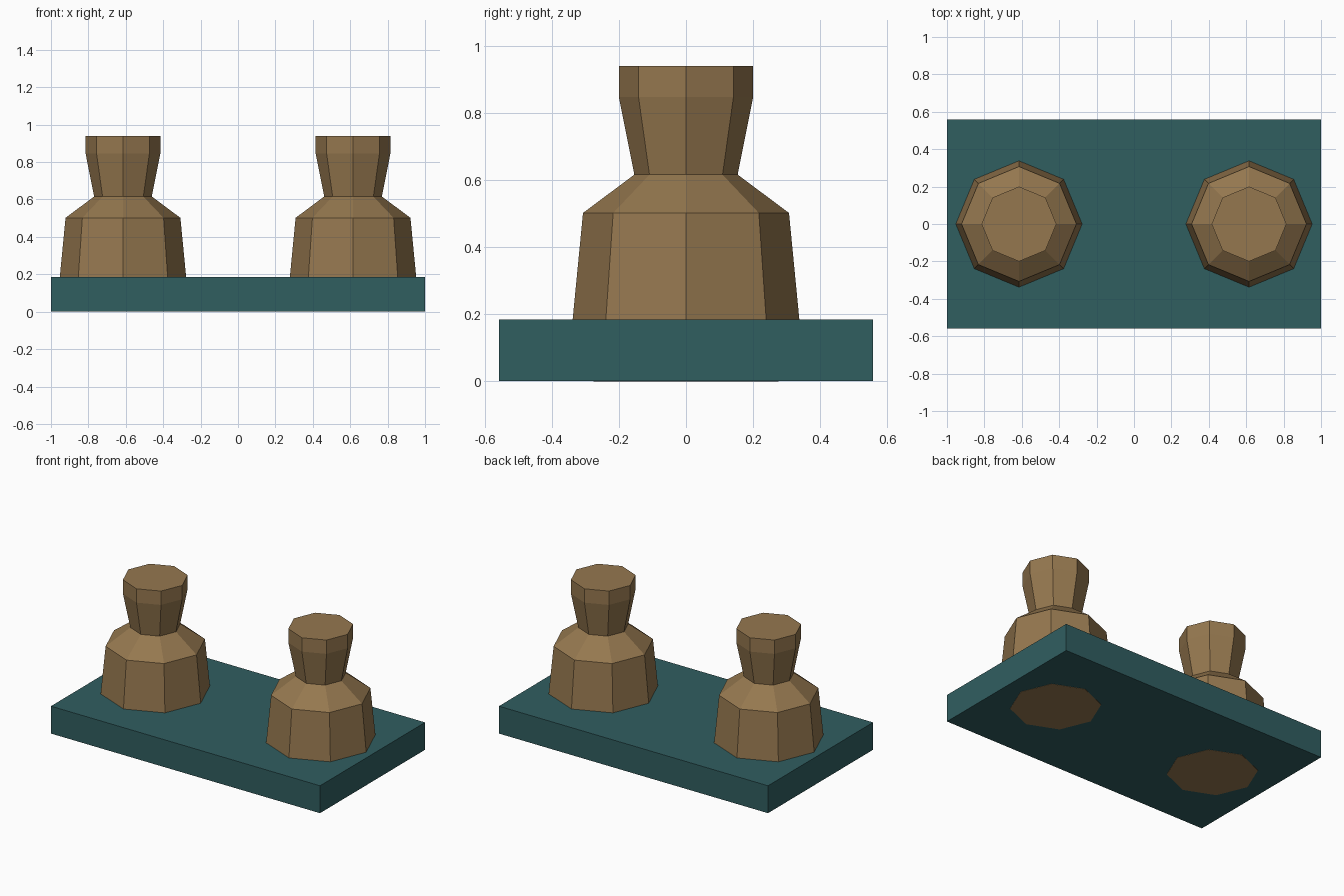
import bpy
import bmesh
import math

if "Cube" in bpy.data.objects:
    bpy.data.objects.remove(bpy.data.objects["Cube"])


def make_material(name, rgb):
    mat = bpy.data.materials.new(name)
    mat.diffuse_color = (*rgb, 1.0)
    mat.use_nodes = True
    mat.node_tree.nodes["Principled BSDF"].inputs["Base Color"].default_value = mat.diffuse_color
    return mat


def add_object(name, bm, mat):
    bmesh.ops.recalc_face_normals(bm, faces=bm.faces)
    mesh = bpy.data.meshes.new(name)
    bm.to_mesh(mesh)
    bm.free()
    mesh.materials.append(mat)
    obj = bpy.data.objects.new(name, mesh)
    bpy.context.collection.objects.link(obj)
    return obj


def lathe(profile, sides):
    """Closed faceted solid from (radius, height) pairs."""
    bm = bmesh.new()
    rings = []
    for radius, z in profile:
        rings.append([bm.verts.new((radius * math.cos(a), radius * math.sin(a), z))
                      for a in (math.tau * i / sides for i in range(sides))])
    for low, high in zip(rings, rings[1:]):
        for i in range(sides):
            j = (i + 1) % sides
            bm.faces.new((low[i], low[j], high[j], high[i]))
    bm.faces.new(rings[0][::-1])
    bm.faces.new(rings[-1])
    return bm


teal = make_material("dark teal", (0.030, 0.112, 0.118))
brown = make_material("tan brown", (0.300, 0.186, 0.078))

# Base plate, a hair above the ground so the post feet show underneath
bm = bmesh.new()
bmesh.ops.create_cube(bm, size=1.0)
for v in bm.verts:
    v.co.x *= 2.0
    v.co.y *= 1.115
    v.co.z = 0.185 if v.co.z > 0 else 0.001
add_object("base_plate", bm, teal)

# Two octagonal posts: hidden foot, tapered body, shoulder, neck, flared head
post_profile = [(0.275, 0.0), (0.338, 0.183), (0.307, 0.502),
                (0.154, 0.616), (0.2, 0.847), (0.2, 0.94)]
for side, x in (("left", -0.615), ("right", 0.615)):
    post = add_object(side + "_post", lathe(post_profile, 8), brown)
    post.location.x = x
